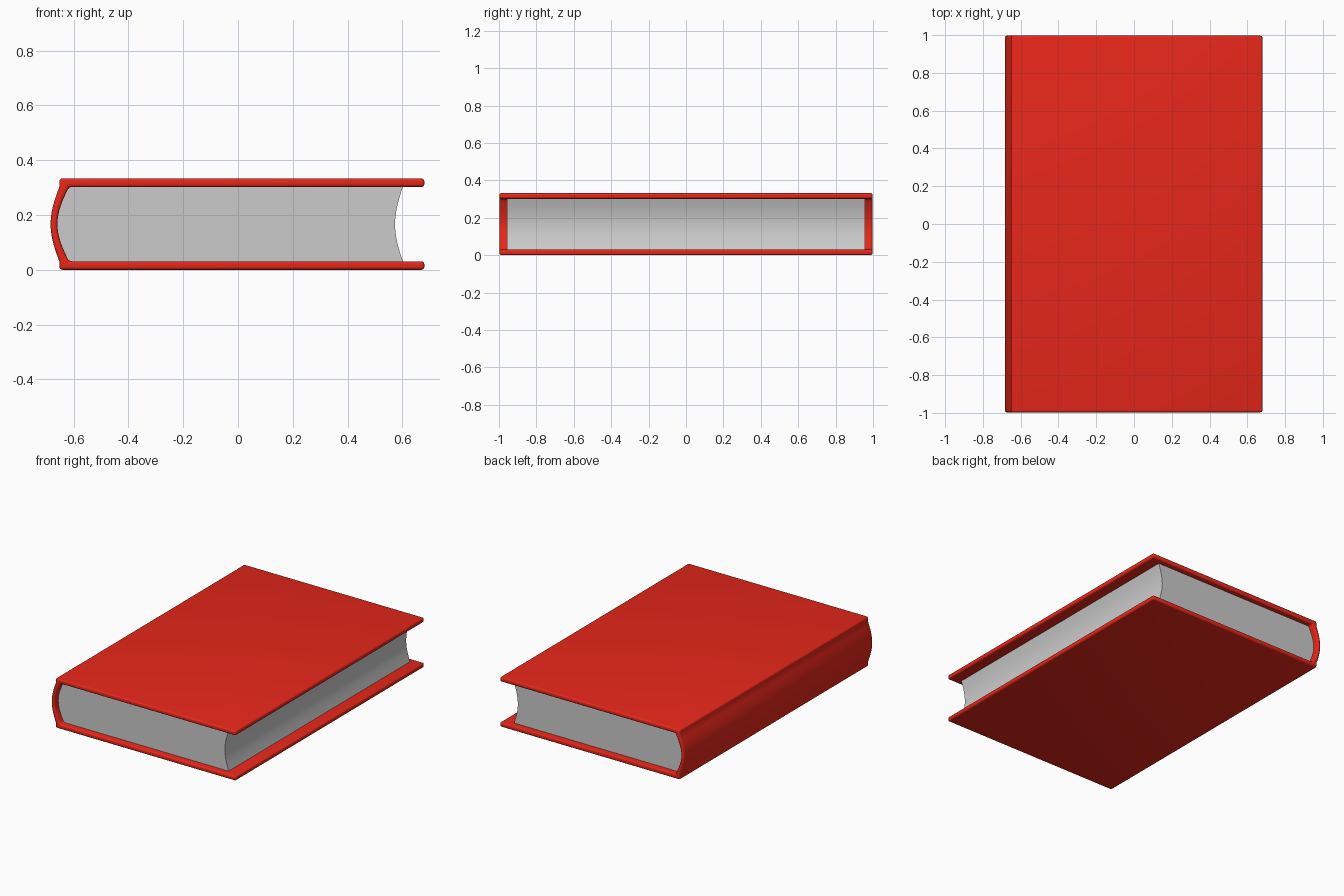
import bpy, bmesh, math

if "Cube" in bpy.data.objects:
    bpy.data.objects.remove(bpy.data.objects["Cube"])

MID = 0.1665      # half height of the book
N = 12            # segments along each curved profile


def arc(x, bulge, half, up):
    """Curved profile between z = MID - half and MID + half, bulging along x."""
    pts = []
    for i in range(N + 1):
        t = -1 + 2 * i / N
        pts.append((x + bulge * math.cos(t * math.pi / 2), MID + t * half))
    return pts if up else pts[::-1]


def extrude_profile(name, profile, half_y):
    """Closed xz profile extruded along y."""
    bm = bmesh.new()
    face = bm.faces.new([bm.verts.new((x, -half_y, z)) for x, z in profile])
    ext = bmesh.ops.extrude_face_region(bm, geom=[face])["geom"]
    verts = [v for v in ext if isinstance(v, bmesh.types.BMVert)]
    bmesh.ops.translate(bm, verts=verts, vec=(0, 2 * half_y, 0))
    if not any(f.is_valid and all(v.co.y < 0 for v in f.verts) for f in bm.faces):
        bm.faces.new(face.verts)
    bmesh.ops.recalc_face_normals(bm, faces=bm.faces)
    mesh = bpy.data.meshes.new(name)
    bm.to_mesh(mesh)
    bm.free()
    obj = bpy.data.objects.new(name, mesh)
    bpy.context.collection.objects.link(obj)
    return obj


def finish(obj, bevel=0):
    """Optional rounded edges, then smooth shading with sharp edges kept."""
    bpy.ops.object.select_all(action="DESELECT")
    obj.select_set(True)
    bpy.context.view_layer.objects.active = obj
    if bevel:
        mod = obj.modifiers.new("rounded_edges", "BEVEL")
        mod.width = bevel
        mod.segments = 4
        mod.limit_method = "ANGLE"
        mod.angle_limit = math.radians(35)
        bpy.ops.object.modifier_apply(modifier=mod.name)
    bpy.ops.object.shade_smooth_by_angle(angle=math.radians(40))


# Cover: two boards joined by a rounded spine, one C-shaped profile
outer = [(0.68, 0.0), (-0.652, 0.0)] + arc(-0.652, -0.032, 0.136, True)
outer += [(-0.652, 0.333), (0.68, 0.333)]
inner = [(0.68, 0.302)] + arc(-0.617, -0.042, 0.1355, False) + [(0.68, 0.031)]
cover = extrude_profile("cover", outer + inner, 0.997)
finish(cover, bevel=0.011)

red = bpy.data.materials.new("red_cover")
red.diffuse_color = (0.8, 0.02, 0.01, 1)
red.use_nodes = True
red.node_tree.nodes["Principled BSDF"].inputs["Base Color"].default_value = red.diffuse_color
cover.data.materials.append(red)

# Page block: rounded at the spine, hollowed at the fore edge
pages = extrude_profile(
    "pages",
    arc(-0.622, -0.042, 0.138, True) + arc(0.602, -0.029, 0.138, False),
    0.957)
finish(pages)
